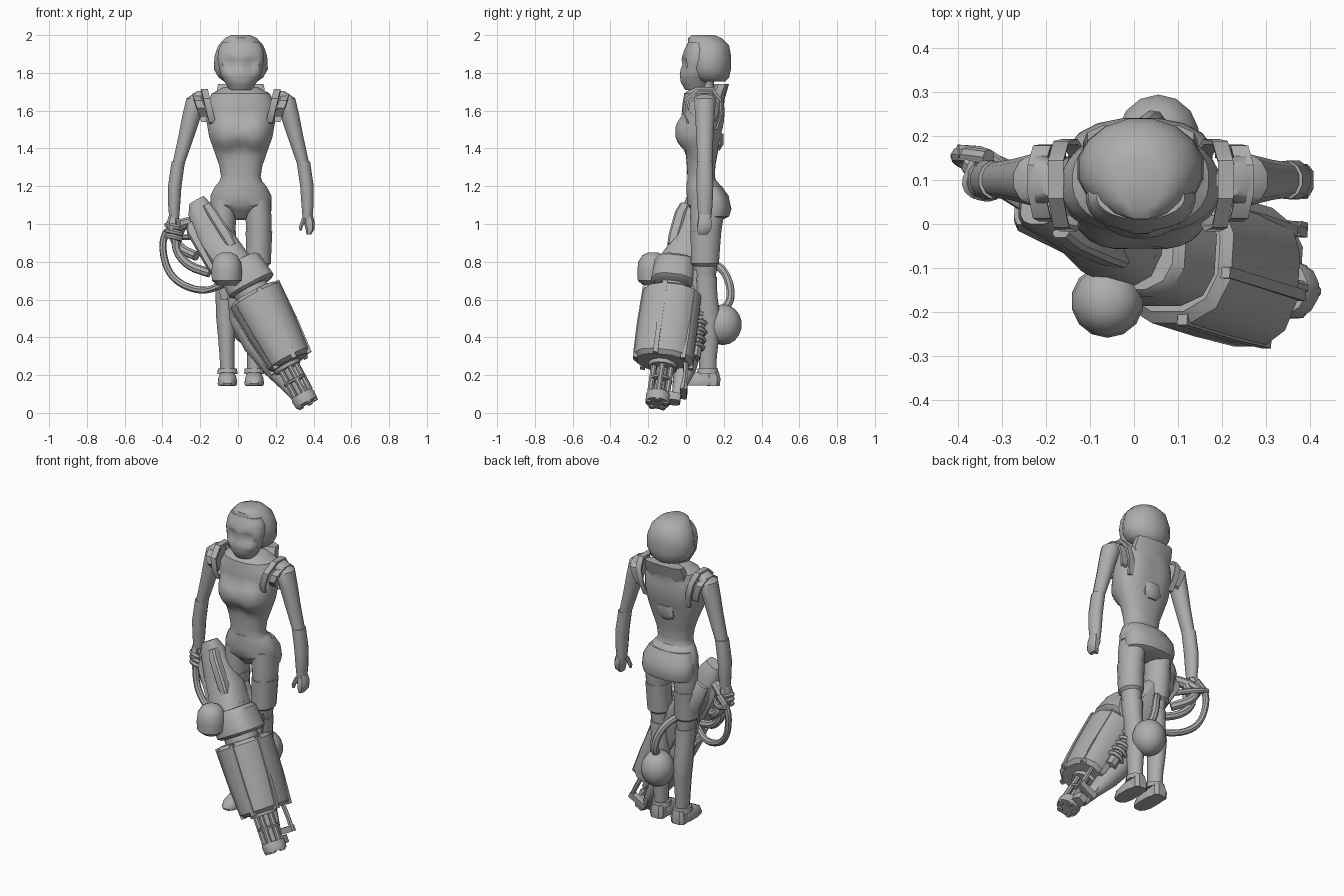
import bpy, bmesh, math
from mathutils import Vector

CX = 0.015                                   # body centre line
grey = bpy.data.materials.new("plain grey")
grey.diffuse_color = (0.42, 0.42, 0.42, 1)

# gun frame: U across, V to the front, T along the barrel
P0 = Vector((-0.21, 0.0, 1.10))
T = Vector((0.56, -0.15, -1.04)).normalized()
U = T.cross(Vector((0, 1, 0))).normalized()
V = T.cross(U)
gun = lambda u, v, t: P0 + U * u + V * v + T * t
body = lambda x, y, z: Vector((CX + x, y, z))
mirrored = lambda x, y, z: Vector((CX - x, y, z))


def finish(name, bm):
    bmesh.ops.recalc_face_normals(bm, faces=bm.faces)
    me = bpy.data.meshes.new(name)
    bm.to_mesh(me)
    bm.free()
    me.materials.append(grey)
    ob = bpy.data.objects.new(name, me)
    bpy.context.collection.objects.link(ob)
    return ob


def skin(name, rings):
    bm = bmesh.new()
    vs = [[bm.verts.new(p) for p in r] for r in rings]
    n = len(vs[0])
    for a, b in zip(vs, vs[1:]):
        for i in range(n):
            bm.faces.new((a[i], a[(i + 1) % n], b[(i + 1) % n], b[i]))
    bm.faces.new(vs[0])
    bm.faces.new(vs[-1])
    return finish(name, bm)


def loft(name, rows, f=body, n=14, p=2.0, fine=1):
    """rows: (height, centre a, centre b, radius a, radius b); p squares the section."""
    rows = [[x + (y - x) * k / fine for x, y in zip(a, b)]
            for a, b in zip(rows, rows[1:]) for k in range(fine)] + [rows[-1]]
    rings = []
    for h, a, b, ra, rb in rows:
        cs = [(math.cos(g), math.sin(g)) for g in (math.tau * (i + 0.5) / n for i in range(n))]
        rings.append([f(a + ra * math.copysign(abs(c) ** (2 / p), c),
                        b + rb * math.copysign(abs(s) ** (2 / p), s), h) for c, s in cs])
    return skin(name, rings)


def bulge(ob, x, z, radius, dy, front=True):
    """Push the front or back surface softly in or out, on both sides."""
    for v in ob.data.vertices:
        if (v.co.y < .09) == front:
            for s in (-1, 1):
                q = ((v.co.x - CX - s * x) ** 2 + (v.co.z - z) ** 2) / radius ** 2
                v.co.y += dy * math.exp(-q * q)


def both(name, rows, **k):
    loft("left_" + name, rows, body, **k)
    loft("right_" + name, rows, mirrored, **k)


def ball(name, loc, size, n=14):
    bm = bmesh.new()
    bmesh.ops.create_uvsphere(bm, u_segments=n, v_segments=n * 2 // 3, radius=1)
    for v in bm.verts:
        v.co = Vector(loc) + Vector(v.co[i] * size[i] for i in range(3))
    return finish(name, bm)


def hose(name, pts, r, n=8):
    """Round tube swept along a smoothed path."""
    pts = [Vector(p) for p in pts]
    for _ in range(2):
        q = [pts[0]]
        for a, b in zip(pts, pts[1:]):
            q += [a * 0.75 + b * 0.25, a * 0.25 + b * 0.75]
        pts = q + [pts[-1]]
    rings, ref = [], Vector((0.3, 0.8, 0.2))
    for i, p in enumerate(pts):
        d = (pts[min(i + 1, len(pts) - 1)] - pts[max(i - 1, 0)]).normalized()
        a = (ref - d * ref.dot(d)).normalized()
        b = d.cross(a)
        ref = a
        rings.append([p + r * (a * math.cos(g) + b * math.sin(g))
                      for g in (math.tau * j / n for j in range(n))])
    return skin(name, rings)


# head: helmet, face mask with eye hollows, neck
loft("helmet", [(2.0, 0, .09, .05, .06), (1.985, 0, .1, .085, .09), (1.945, 0, .118, .122, .112),
                (1.89, 0, .125, .142, .116), (1.82, 0, .125, .146, .115),
                (1.775, 0, .13, .12, .1), (1.755, 0, .13, .09, .08)], n=16)
face = loft("face_mask", [(1.96, 0, .06, .1, .05), (1.92, 0, .06, .12, .07), (1.87, 0, .06, .125, .088),
                          (1.79, 0, .05, .108, .084), (1.75, 0, .048, .085, .076), (1.71, 0, .055, .062, .06)],
            n=24, fine=3)
bulge(face, .05, 1.845, .036, .025)
loft("neck", [(1.79, 0, .1, .055, .05), (1.73, 0, .1, .052, .048), (1.68, 0, .11, .075, .06)])

# torso
torso = loft("torso", [(1.725, 0, .11, .09, .075), (1.69, 0, .1, .155, .11), (1.63, 0, .09, .18, .11),
                       (1.54, 0, .084, .182, .108), (1.46, 0, .083, .168, .102), (1.39, 0, .084, .143, .087),
                       (1.31, 0, .08, .115, .076), (1.25, 0, .08, .105, .073), (1.18, 0, .09, .13, .085)],
             n=32, p=2.3, fine=3)
bulge(torso, .078, 1.475, .082, -.04)
bulge(torso, .085, 1.56, .08, .012, False)
loft("back_collar", [(1.742, 0, .19, .125, .038), (1.68, 0, .165, .135, .045), (1.6, 0, .145, .1, .045)], n=10, p=3)
loft("back_clasp", [(1.48, 0, .165, .05, .035), (1.42, 0, .165, .06, .035), (1.39, 0, .15, .04, .03)], n=8, p=3)
loft("pelvis", [(1.23, 0, .083, .112, .08), (1.2, 0, .095, .138, .094), (1.15, 0, .115, .165, .113),
                (1.1, 0, .12, .163, .115), (1.07, 0, .13, .115, .1), (1.03, 0, .135, .05, .07)], n=16)
loft("seat", [(1.2, 0, .13, .135, .062), (1.14, 0, .148, .164, .08), (1.08, 0, .155, .166, .087),
              (1.04, 0, .15, .158, .08), (1.02, 0, .14, .13, .05)], n=16, p=2.2)

# arms with gauntlets and hands
both("upper_arm", [(1.705, .2, .1, .03, .04), (1.665, .235, .1, .055, .06), (1.58, .258, .1, .052, .054),
                   (1.47, .287, .1, .044, .047), (1.3, .335, .1, .032, .04)], n=12)
both("gauntlet", [(1.33, .331, .1, .037, .044), (1.2, .35, .1, .037, .046), (1.1, .353, .1, .033, .042),
                  (1.03, .353, .1, .027, .034)], n=12)
both("hand", [(1.05, .357, .1, .024, .03), (1.01, .362, .1, .031, .038), (.97, .366, .095, .024, .04),
              (.945, .36, .09, .013, .025)], n=8, p=3)
both("thumb", [(1.03, .335, .08, .014, .016), (.985, .318, .07, .012, .013), (.965, .316, .07, .007, .007)], n=6)


# shoulder guards: bent plates over each shoulder
def guard(name, x0, x1, lean, points, f):
    rings, mid = [], Vector((.09, 1.5))
    for y, z in points:
        o = (Vector((y, z)) - mid).normalized() * .016
        a, b = x0 + lean * (z - 1.6), x1 + lean * (z - 1.6)
        rings.append([f(a, y, z), f(b, y, z), f(b, y + o.x, z + o.y), f(a, y + o.x, z + o.y)])
    skin(name, rings)


for f in (body, mirrored):
    guard("inner_shoulder_guard", .15, .185, .25,
          [(.02, 1.53), (-.005, 1.58), (.0, 1.65), (.06, 1.7), (.14, 1.7), (.18, 1.65), (.18, 1.57), (.15, 1.5)], f)
    guard("outer_shoulder_guard", .19, .23, .35,
          [(.04, 1.57), (.015, 1.6), (.02, 1.64), (.07, 1.675), (.13, 1.675), (.17, 1.64), (.17, 1.59), (.15, 1.54)], f)

# legs, thigh boots and shoes
both("thigh", [(1.13, .085, .11, .07, .085), (1.03, .094, .11, .071, .088), (.95, .096, .105, .068, .08),
               (.85, .094, .1, .063, .072), (.74, .086, .1, .054, .06), (.66, .083, .105, .046, .053)])
both("thigh_cuff", [(.96, .096, .105, .073, .085), (.88, .095, .103, .07, .08), (.79, .092, .1, .069, .077),
                    (.775, .09, .1, .055, .062)], n=12)
both("boot_shaft", [(.72, .083, .1, .06, .066), (.62, .083, .108, .052, .06), (.52, .081, .118, .053, .064),
                    (.42, .077, .12, .047, .06), (.3, .073, .115, .041, .05), (.2, .071, .115, .038, .046)], n=12)
both("knee_guard", [(.76, .086, .055, .038, .025), (.7, .085, .045, .044, .03), (.6, .083, .055, .025, .02)], n=8)
both("ankle_ring", [(.235, .071, .115, .052, .055), (.205, .071, .115, .056, .06)], n=12)
both("shoe", [(.215, .071, .09, .035, .06), (.185, .071, .07, .05, .1), (.155, .071, .065, .053, .11),
              (.145, .071, .065, .05, .105)], n=12, p=2.6)
both("heel", [(.22, .071, .14, .04, .035), (.18, .071, .145, .048, .04), (.142, .071, .145, .045, .035)], n=8, p=3)

# gun stock and receiver, wedge shaped towards the top
loft("gun_stock", [(-.03, .005, -.03, .045, .035), (.02, -.005, -.04, .068, .055), (.15, -.01, -.05, .09, .08),
                   (.24, .0, -.045, .1, .095), (.33, .01, -.02, .1, .11), (.41, .015, -.005, .1, .105)], gun, n=12, p=2.8)
loft("gun_top_rail", [(.02, .04, .0, .022, .03), (.08, .045, .02, .028, .03), (.22, .055, .035, .03, .03),
                      (.28, .055, .04, .025, .025)], gun, n=8, p=4)
loft("gun_side_block", [(.06, -.08, -.05, .025, .045), (.1, -.095, -.05, .03, .055), (.32, -.09, -.03, .03, .06),
                        (.42, -.08, 0, .02, .04)], gun, n=8, p=4)
loft("gun_rear_housing", [(.08, -.01, -.09, .05, .04), (.18, 0, -.12, .08, .065), (.42, .01, -.13, .085, .07),
                          (.6, .0, -.12, .06, .06)], gun, n=10, p=2.6)
loft("gun_core", [(.35, .02, .0, .095, .09), (.62, .035, 0, .1, .1)], gun, n=12)
loft("gun_collar", [(.37, .035, .005, .11, .1), (.39, .038, .005, .128, .115), (.51, .045, .005, .135, .12),
                    (.525, .045, .005, .115, .105)], gun, n=12, p=2.8)

# big barrel shroud with ribs
loft("gun_shroud", [(.555, .037, .0, .128, .133), (.575, .037, .0, .152, .158), (.77, .036, 0, .141, .163),
                    (.955, .034, .0, .122, .163), (.975, .034, 0, .1, .14)], gun, n=12, p=2.4)
for i in range(6):
    c, s = math.cos(math.radians(15 + 60 * i)), math.sin(math.radians(15 + 60 * i))
    loft("shroud_rib", [(t, .036 + c * a, s * b, .018, .018) for t, a, b in
                        ((.56, .145, .152), (.8, .132, .156), (.98, .115, .152))], gun, n=4, p=2)

# rotating barrels and muzzle
loft("centre_barrel", [(.95, .008, 0, .03, .03), (1.2, .008, 0, .026, .026)], gun, n=10)
for i in range(5):
    u, v = .008 + .048 * math.cos(math.tau / 5 * i), .048 * math.sin(math.tau / 5 * i)
    loft("barrel", [(.95, u, v, .016, .016), (1.215, u, v, .016, .016)], gun, n=8)
for t, r, h in ((.965, .08, .03), (1.06, .064, .015), (1.15, .068, .055)):
    loft("muzzle_ring", [(t, .008, 0, r * .92, r * .92), (t + h * .3, .008, 0, r, r),
                         (t + h, .008, 0, r * .95, r * .95)], gun, n=12)

# lower barrel, coils and prongs behind the shroud
loft("lower_barrel", [(.5, -.04, -.1, .06, .06), (.62, -.075, -.11, .075, .07), (.78, -.078, -.12, .074, .068),
                      (.95, -.055, -.115, .06, .06), (1.08, -.035, -.1, .035, .035), (1.17, -.025, -.09, .02, .02)],
     gun, n=10)
for i in range(5):
    t = .64 + .045 * i
    loft("coil", [(t, -.01, -.16, .045, .04), (t + .012, -.01, -.16, .058, .05), (t + .024, -.01, -.16, .045, .04)],
         gun, n=10)
loft("coil_core", [(.6, -.01, -.16, .04, .036), (.9, -.01, -.16, .036, .032)], gun, n=8)
for u in (-.035, .06):
    hose("muzzle_prong", [gun(u, -.11, .9), gun(u, -.13, 1.03), gun(u, -.13, 1.13)], .014, 6)
loft("prong_bar", [(1.1, .012, -.13, .07, .02), (1.135, .012, -.13, .07, .02)], gun, n=4, p=4)
loft("muzzle_clamp", [(1.14, .0, -.06, .035, .06), (1.185, .0, -.06, .035, .06)], gun, n=8, p=4)

# domed canister at the front and round tank at the back
loft("front_canister", [(.85, -.075, -.175, .025, .025), (.835, -.075, -.175, .055, .055), (.8, -.075, -.175, .077, .078),
                        (.75, -.075, -.175, .083, .083), (.7, -.075, -.175, .08, .08), (.675, -.075, -.175, .05, .05)])
hose("canister_mount", [(-.06, -.16, .72), (-.02, -.1, .68), (.04, -.06, .66)], .035)
ball("rear_tank", (.055, .195, .467), (.095, .1, .108), 14)
hose("tank_pipe", [(.055, .2, .55), (.05, .24, .6), (.03, .23, .7), (-.02, .18, .78), (-.08, .08, .8)], .022)
hose("tank_bracket", [(.055, .15, .47), (.04, .06, .5), (.04, -.02, .52)], .035)

# grip and hoses by the holding hand
hose("hose_loop", [(-.33, .15, 1.0), (-.405, .16, .93), (-.385, .14, .77), (-.31, .11, .68), (-.18, .06, .64),
                   (-.08, .0, .68)], .019)
hose("inner_hose", [(-.3, .1, .98), (-.34, .12, .88), (-.27, .1, .78), (-.15, .05, .74)], .024)
hose("grip", [(-.2, .03, 1.02), (-.3, .09, 1.0), (-.37, .14, .95)], .03)
hose("grip_guard", [(-.25, .06, .93), (-.32, .16, .93), (-.4, .165, .95)], .016)
hose("grip_brace", [(-.36, .12, .97), (-.31, .14, .87), (-.22, .06, .83)], .026)
for z in (.94, .968, .996):                  # curled fingers
    hose("finger", [(-.36, .14, z), (-.385, .08, z), (-.33, .06, z - .01), (-.3, .08, z - .02)], .014, 6)

# smooth shading with crisp edges
for ob in bpy.context.scene.objects:
    ob.select_set(True)
    bpy.context.view_layer.objects.active = ob
bpy.ops.object.shade_smooth_by_angle(angle=math.radians(38))
